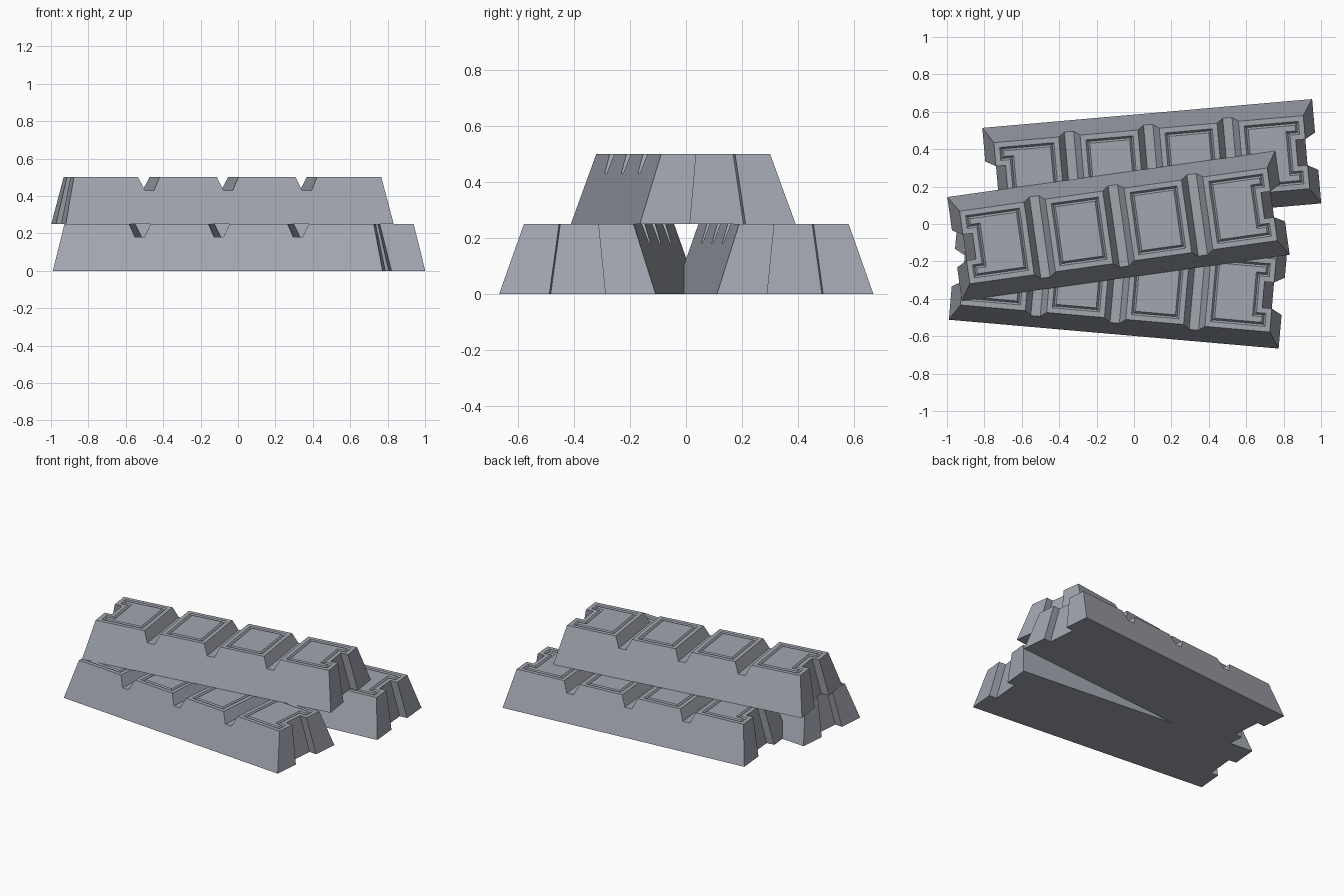
import bpy, bmesh, math
from mathutils import Matrix

if "Cube" in bpy.data.objects:
    bpy.data.objects.remove(bpy.data.objects["Cube"])

H = 0.25                    # bar height
HX, HY = 0.885, 0.28        # base half length and half width
TX, TY = 0.938, 0.70        # top scale relative to the base
NOTCH_X, NOTCH_Y = 0.83, 0.10

steel = bpy.data.materials.new("steel_grey")
steel.diffuse_color = (0.36, 0.38, 0.43, 1)
steel.use_nodes = True
steel.node_tree.nodes["Principled BSDF"].inputs["Base Color"].default_value = steel.diffuse_color


def loft(name, lower, upper):
    """Closed solid between two matching outlines."""
    bm = bmesh.new()
    a = [bm.verts.new(p) for p in lower]
    b = [bm.verts.new(p) for p in upper]
    bm.faces.new(a)
    bm.faces.new(b)
    n = len(a)
    for i in range(n):
        j = (i + 1) % n
        bm.faces.new((a[i], a[j], b[j], b[i]))
    bmesh.ops.recalc_face_normals(bm, faces=bm.faces)
    mesh = bpy.data.meshes.new(name)
    bm.to_mesh(mesh)
    bm.free()
    ob = bpy.data.objects.new(name, mesh)
    bpy.context.collection.objects.link(ob)
    return ob


# tapered body with a notch in each end
half = [(HX, -HY), (HX, -NOTCH_Y), (NOTCH_X, -NOTCH_Y),
        (NOTCH_X, NOTCH_Y), (HX, NOTCH_Y), (HX, HY)]
outline = half + [(-x, -y) for x, y in half]
bar = loft("ingot", [(x, y, 0) for x, y in outline],
           [(x * TX, y * TY, H) for x, y in outline])

# three cross grooves in the top
cutters = []
slope = 0.0325 / 0.07
for cx in (-0.425, 0, 0.425):
    prof = [(-0.025, H - 0.07), (0.025, H - 0.07),
            (0.0575 + slope * 0.05, H + 0.05), (-0.0575 - slope * 0.05, H + 0.05)]
    cut = loft("groove_cutter", [(cx + x, -0.5, z) for x, z in prof],
               [(cx + x, 0.5, z) for x, z in prof])
    cut.hide_render = True
    mod = bar.modifiers.new("groove", 'BOOLEAN')
    mod.operation, mod.solver, mod.object = 'DIFFERENCE', 'EXACT', cut
    cutters.append(cut)
dg = bpy.context.evaluated_depsgraph_get()
mesh = bpy.data.meshes.new_from_object(bar.evaluated_get(dg))
for ob in cutters + [bar]:
    bpy.data.objects.remove(ob)

# engraved border line on each top pad
bm = bmesh.new()
bm.from_mesh(mesh)
bmesh.ops.dissolve_limit(bm, angle_limit=0.005, verts=bm.verts, edges=bm.edges)
pads = [f for f in bm.faces if f.normal.z > 0.99 and f.calc_center_median().z > H - 0.01]
for thick, depth in ((0.028, 0), (0.01, -0.012), (0.01, 0.012)):
    bmesh.ops.inset_individual(bm, faces=pads, thickness=thick, depth=depth,
                               use_even_offset=True)
bm.to_mesh(mesh)
bm.free()
mesh.materials.clear()
mesh.materials.append(steel)

# stack: two bars below, one across the top
for name, loc, deg in (("front_ingot", (-0.084, -0.31, 0), -5),
                       ("back_ingot", (0.095, 0.312, 0), 5),
                       ("top_ingot", (-0.083, -0.01, H), 8)):
    ob = bpy.data.objects.new(name, mesh.copy())
    ob.matrix_world = Matrix.Translation(loc) @ Matrix.Rotation(math.radians(deg), 4, 'Z')
    bpy.context.collection.objects.link(ob)
